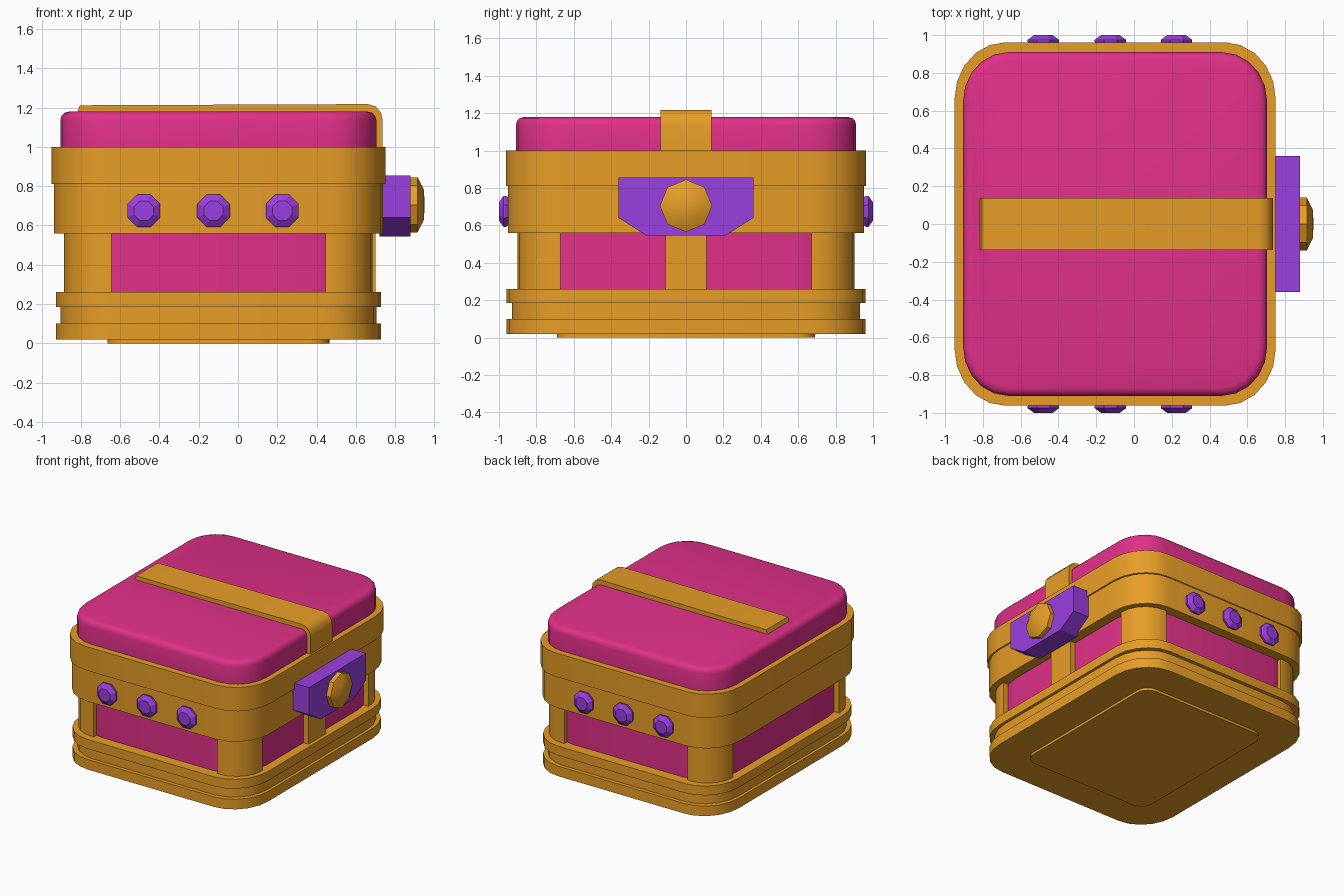
import bpy, bmesh, math
from mathutils import Matrix, Vector

if "Cube" in bpy.data.objects:
    bpy.data.objects.remove(bpy.data.objects["Cube"])


def material(name, rgb):
    m = bpy.data.materials.new(name)
    m.diffuse_color = (*rgb, 1)
    m.use_nodes = True
    m.node_tree.nodes["Principled BSDF"].inputs["Base Color"].default_value = m.diffuse_color
    return m


GOLD = material("gold", (0.80, 0.34, 0.02))
PINK = material("pink", (0.75, 0.03, 0.25))
PURPLE = material("purple", (0.33, 0.05, 0.75))
CX = -0.1  # centre of the chest body; the clasp sticks out on +x


def loft(name, rings, mat, smooth=True):
    """Skin a stack of equal-length point rings and cap both ends."""
    bm = bmesh.new()
    vs = [[bm.verts.new(p) for p in r] for r in rings]
    n = len(vs[0])
    for a, b in zip(vs, vs[1:]):
        for i in range(n):
            j = (i + 1) % n
            bm.faces.new((a[i], a[j], b[j], b[i]))
    bm.faces.new(vs[0][::-1])
    bm.faces.new(vs[-1])
    bmesh.ops.recalc_face_normals(bm, faces=bm.faces)
    me = bpy.data.meshes.new(name)
    bm.to_mesh(me)
    bm.free()
    ob = bpy.data.objects.new(name, me)
    bpy.context.collection.objects.link(ob)
    me.materials.append(mat)
    if smooth:
        bpy.ops.object.select_all(action='DESELECT')
        ob.select_set(True)
        bpy.context.view_layer.objects.active = ob
        bpy.ops.object.shade_smooth_by_angle(angle=math.radians(35))
    return ob


def round_rect(hx, hy, rx, ry, z, seg=5):
    pts = []
    for k, (sx, sy) in enumerate(((1, 1), (-1, 1), (-1, -1), (1, -1))):
        for i in range(seg + 1):
            a = math.pi / 2 * (k + i / seg)
            pts.append((CX + sx * (hx - rx) + rx * math.cos(a),
                        sy * (hy - ry) + ry * math.sin(a), z))
    return pts


def slab(name, hx, hy, z0, z1, mat, rx=0.27, ry=0.30):
    return loft(name, [round_rect(hx, hy, rx, ry, z) for z in (z0, z1)], mat)


def stud(name, profile, matrix, mat, smooth=False):
    """Eight-sided turned stud; profile is (radius, height)."""
    rings = [[matrix @ Vector((r * math.cos(i * math.pi / 4), r * math.sin(i * math.pi / 4), h))
              for i in range(8)] for r, h in profile]
    return loft(name, rings, mat, smooth)


# Stepped base
slab("foot_plate", 0.565, 0.69, 0.0, 0.03, GOLD, 0.1, 0.1)
slab("base_lower", 0.828, 0.96, 0.02, 0.10, GOLD)
slab("base_middle", 0.805, 0.93, 0.10, 0.185, GOLD)
slab("base_upper", 0.828, 0.96, 0.185, 0.26, GOLD)

# Chest body with corner posts
slab("chest_body", 0.755, 0.875, 0.26, 0.56, PINK)
for sx in (-1, 1):
    for sy in (-1, 1):
        foot = [(0.545, 0.67), (0.785, 0.67)]
        foot += [(0.565 + 0.22 * math.cos(i * math.pi / 10),
                  0.68 + 0.22 * math.sin(i * math.pi / 10)) for i in range(6)]
        foot.append((0.545, 0.90))
        loft("corner_post", [[(CX + sx * x, sy * y, z) for x, y in foot]
                             for z in (0.26, 0.56)], GOLD)

# Front centre strut under the clasp
loft("clasp_strut", [[(x, y, z) for x, y in ((0.6, -0.11), (0.7, -0.11), (0.7, 0.11), (0.6, 0.11))]
                     for z in (0.26, 0.56)], GOLD, False)

# Upper band, lid rim and padded lid
slab("chest_band", 0.838, 0.953, 0.56, 0.815, GOLD)
slab("lid_rim", 0.85, 0.962, 0.81, 1.0, GOLD)
lid = [(0, 0.99), (0, 1.135), (0.006, 1.158), (0.02, 1.173), (0.045, 1.18)]
loft("lid_top", [round_rect(0.805 - d, 0.91 - d, 0.24 - d, 0.26 - d, z) for d, z in lid], PINK)

# Lid strap bending down to the clasp side
strap = [(-0.82, 1.17), (-0.805, 1.212), (0.66, 1.218), (0.70, 1.207), (0.728, 1.175),
         (0.737, 1.13), (0.737, 0.99), (0.68, 0.99), (0.68, 1.12), (0.64, 1.17)]
loft("lid_strap", [[(x, y, z) for x, z in strap] for y in (-0.137, 0.137)], GOLD)

# Clasp plate and domed knob
plate = [(-0.36, 0.855), (0.36, 0.855), (0.36, 0.64), (0.21, 0.545), (-0.21, 0.545), (-0.36, 0.64)]
loft("clasp_plate", [[(x, y, z) for y, z in plate] for x in (0.72, 0.878)], PURPLE, False)
stud("clasp_knob", [(0.14, 0), (0.14, 0.04), (0.075, 0.072), (0.01, 0.075)],
     Matrix.Translation((0.875, 0, 0.705)) @ Matrix.Rotation(math.pi / 2, 4, 'Y'), GOLD, True)

# Rows of gems on the two long sides
for sy in (-1, 1):
    for x in (-0.48, -0.125, 0.225):
        stud("gem", [(0.07, -0.02), (0.09, 0.015), (0.09, 0.025), (0.053, 0.05)],
             Matrix.Translation((x, sy * 0.95, 0.675))
             @ Matrix.Rotation(-sy * math.pi / 2, 4, 'X')
             @ Matrix.Rotation(math.pi / 8, 4, 'Z'), PURPLE)
